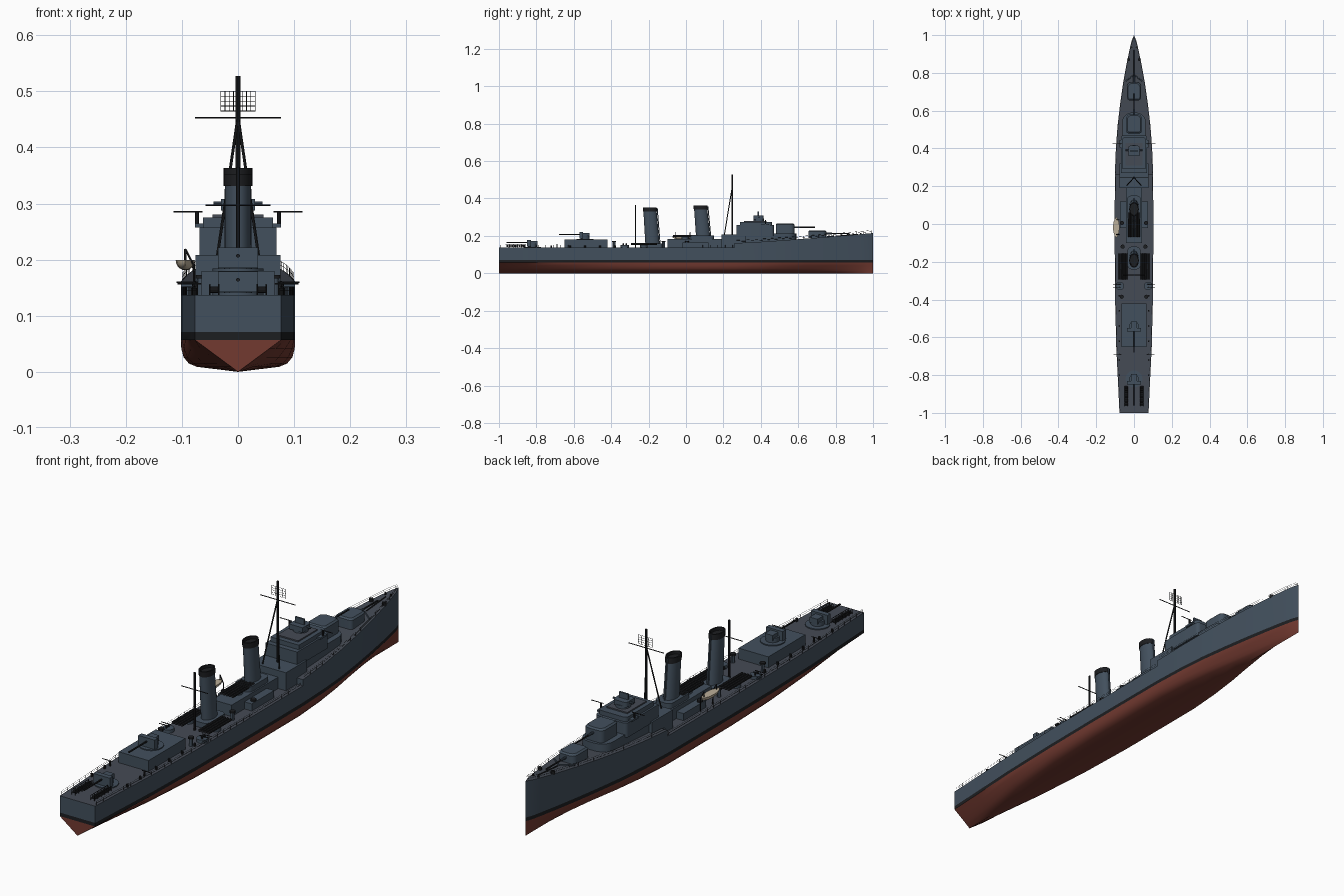
import bpy, bmesh, math
from mathutils import Vector

if "Cube" in bpy.data.objects:
    bpy.data.objects.remove(bpy.data.objects["Cube"])


def material(name, col):
    m = bpy.data.materials.new(name)
    m.diffuse_color = (*col, 1)
    m.use_nodes = True
    m.node_tree.nodes["Principled BSDF"].inputs["Base Color"].default_value = m.diffuse_color
    return m


GREY = material("navy_grey", (0.055, 0.08, 0.11))
DECK = material("deck_grey", (0.06, 0.07, 0.09))
RED = material("bottom_red", (0.17, 0.042, 0.03))
BLACK = material("black", (0.012, 0.013, 0.015))
CREAM = material("boat_cream", (0.5, 0.43, 0.32))


def finish(name, bm, mats, smooth=True):
    bmesh.ops.remove_doubles(bm, verts=bm.verts, dist=1e-5)
    bmesh.ops.recalc_face_normals(bm, faces=bm.faces)
    me = bpy.data.meshes.new(name)
    bm.to_mesh(me)
    bm.free()
    for m in mats:
        me.materials.append(m)
    ob = bpy.data.objects.new(name, me)
    bpy.context.collection.objects.link(ob)
    if smooth:
        bpy.ops.object.select_all(action='DESELECT')
        ob.select_set(True)
        bpy.context.view_layer.objects.active = ob
        bpy.ops.object.shade_smooth_by_angle(angle=math.radians(30))
    return ob


def loft(name, rings, mat, caps=True):
    """Skin closed rings of points."""
    bm = bmesh.new()
    vs = [[bm.verts.new(p) for p in r] for r in rings]
    n = len(rings[0])
    for a, b in zip(vs, vs[1:]):
        for i in range(n):
            bm.faces.new((a[i], a[(i + 1) % n], b[(i + 1) % n], b[i]))
    if caps:
        bm.faces.new(vs[0])
        bm.faces.new(vs[-1])
    return finish(name, bm, [mat])


def ellipse(cx, cy, z, rx, ry, n=24):
    return [(cx + rx * math.cos(2 * math.pi * i / n), cy + ry * math.sin(2 * math.pi * i / n), z) for i in range(n)]


def cyl(name, x, y, z0, z1, r, mat=GREY, n=20):
    return loft(name, [ellipse(x, y, z, r, r, n) for z in (z0, z1)], mat)


def house(name, x, hw, y0, y1, z0, z1, mat=GREY, front=0, back=0, inset=0):
    """Deckhouse with rounded front/back corners and optional inset roof."""
    def ring(z, d):
        pts = []
        for sx, sy, r in ((1, 1, front), (-1, 1, front), (-1, -1, back), (1, -1, back)):
            a0 = {(1, 1): 0, (-1, 1): 90, (-1, -1): 180, (1, -1): 270}[sx, sy]
            cy = (y1 - d if sy > 0 else y0 + d) - sy * r
            for k in range(6 if r else 1):
                a = math.radians(a0 + 18 * k)
                pts.append((x + sx * (hw - d - r) + r * math.cos(a) * (r > 0), cy + r * math.sin(a), z))
        return pts
    return loft(name, [ring(z0, 0), ring(z1 - inset, 0), ring(z1, inset)] if inset else [ring(z0, 0), ring(z1, 0)], mat)


def rods(name, segs, r, mat=BLACK, n=6):
    """Many straight bars in one mesh."""
    bm = bmesh.new()
    for a, b in segs:
        a, b = Vector(a), Vector(b)
        q = (b - a).to_track_quat('Z', 'Y')
        ends = [[bm.verts.new(p + q @ Vector((r * math.cos(t), r * math.sin(t), 0)))
                 for t in (2 * math.pi * i / n for i in range(n))] for p in (a, b)]
        for i in range(n):
            bm.faces.new((ends[0][i], ends[0][(i + 1) % n], ends[1][(i + 1) % n], ends[1][i]))
        for e in ends:
            bm.faces.new(e)
    return finish(name, bm, [mat])


# Hull lines: y, half beam, amount of V in the section
LINES = [(-1, .077, 1), (-.85, .084, .7), (-.65, .094, .35), (-.4, .1, .1), (-.15, .102, 0), (.1, .102, 0),
         (.26, .1015, 0), (.4, .096, .1), (.52, .087, .25), (.64, .073, .45), (.75, .057, .65), (.85, .039, .8),
         (.93, .022, .95), (.97, .012, 1), (1, 0, 1)]
BREAK = .26


def beam(y):
    for a, b in zip(LINES, LINES[1:]):
        if a[0] <= y <= b[0]:
            return a[1] + (b[1] - a[1]) * (y - a[0]) / (b[0] - a[0])
    return 0


def deck(y, fore=None):
    fore = y > BREAK if fore is None else fore
    return .161 + .054 * max(0, (y - BREAK) / .74) ** 1.2 if fore else .137


def section(y, hb, v, fore):
    half = [(0, 0)]
    for fx, z in ((.72, .009), (.86, .015), (.95, .026), (.99, .041), (1, .057)):
        half.append((hb * (fx * (1 - v) + z / .057 * v), z))
    flare = 1 - .14 * max(0, (y - .5) / .5)
    half = [(x * flare, z) for x, z in half]
    half += [(hb * (flare * .9 + .1), .071), (hb, deck(y, fore))]
    return [(x, y, z) for x, z in half] + [(-x, y, z) for x, z in reversed(half[1:])]


stations = []
for y, hb, v in LINES:
    stations.append(section(y, hb, v, y > BREAK))
    if y == BREAK:
        stations.append(section(y, hb, v, True))
hull = loft("hull", stations, RED)
for m in (BLACK, GREY, DECK):
    hull.data.materials.append(m)
# split the transom at the paint lines, then paint by height
bm = bmesh.new()
bm.from_mesh(hull.data)
for z in (.057, .071):
    bmesh.ops.bisect_plane(bm, geom=bm.verts[:] + bm.edges[:] + bm.faces[:], plane_co=(0, 0, z), plane_no=(0, 0, 1), dist=1e-5)
for f in bm.faces:
    z = f.calc_center_median().z
    f.material_index = 3 if f.normal.z > .7 and z > .1 else 0 if z < .057 else 1 if z < .071 else 2
bm.to_mesh(hull.data)
bm.free()

# Forward superstructure
house("aft_bridge_house", 0, .076, .19, .32, .136, .208)
house("forward_house", 0, .062, .3, .59, .15, .212, front=.05)
house("bridge_lower", 0, .069, .27, .47, .2, .257, front=.015)
house("bridge_upper", 0, .062, .29, .46, .255, .275, front=.015)
house("bridge_roof", 0, .045, .31, .43, .274, .28, DECK)
cyl("director_base", 0, .39, .275, .292, .028)
house("director", 0, .03, .36, .415, .288, .308, front=.012)
rods("rangefinder", [((-.044, .39, .3), (.044, .39, .3))], .004, GREY, 10)
house("director_aerial", 0, .02, .383, .39, .308, .33)

# Midships and aft houses
house("midship_house", 0, .042, -.1, .2, .136, .182)
house("funnel_casing", 0, .036, .02, .15, .18, .202, front=.02, back=.02)
house("aft_funnel_casing", 0, .034, -.24, -.12, .136, .158, front=.02, back=.02)
house("after_house", 0, .065, -.65, -.42, .136, .18)
for s in (-1, 1):
    house("side_locker", s * .058, .016, -.02, .12, .136, .165)

# Raked funnels with black caps
for name, y, zb, zt in (("forward_funnel", .092, .19, .363), ("after_funnel", -.179, .15, .353)):
    def fr(z, g=0):
        t = (z - zb) / (zt - zb)
        return ellipse(0, y - .015 * t, z, .0235 + g, .037 + g - .002 * t)
    loft(name, [fr(zb, .001), fr(zt - .02)], GREY)
    loft(name + "_cap", [fr(zt - .022, .002), fr(zt, .002), fr(zt, -.003), fr(zt - .012, -.003)], BLACK)
    rods(name + "_pipe", [((0, y + .041, zb), (0, y + .025, zt - .005))], .003, GREY)


# Forward enclosed gun houses
for name, y0, y1, hw, z0, z1, zb, tip in (("gun_a", .655, .75, .037, .18, .23, .213, .87), ("gun_b", .48, .58, .041, .205, .266, .246, .69)):
    cyl(name + "_base", 0, (y0 + y1) / 2, z0 - .005, z0 + .012, .036)
    house(name + "_house", 0, hw, y0, y1, z0 + .008, z1, front=.02, back=.012, inset=.006)
    rods(name + "_barrel", [((0, y1 - .01, zb), (0, tip, zb))], .0032, BLACK, 10)
    rods(name + "_sleeve", [((0, y1 - .01, zb), (0, y1 + .03, zb))], .005, GREY, 10)

# After shielded guns pointing astern
for name, y, z in (("gun_c", -.54, .179), ("gun_d", -.82, .136)):
    cyl(name + "_platform", 0, y, z, z + .005, .045)
    cyl(name + "_pedestal", 0, y, z, z + .022, .025)
    house(name + "_shield", 0, .036, y - .03, y - .01, z + .006, z + .043)
    house(name + "_breech", 0, .017, y - .012, y + .025, z + .015, z + .036)
    rods(name + "_barrel", [((0, y - .02, z + .028), (0, y - .14, z + .028))], .0035, BLACK, 10)

# Masts, yards, aerials
rods("foremast", [((0, .248, .2), (0, .248, .527))], .0042, n=10)
rods("foremast_legs", [((s * .037, .205, .205), (0, .246, .455)) for s in (-1, 1)], .0027)
rods("fore_yard", [((-.077, .248, .453), (.077, .248, .453))], .0016)
rods("mainmast", [((0, -.27, .137), (0, -.27, .365))], .004, n=8)
rods("main_yard", [((-.058, -.27, .297), (.058, -.27, .297))], .0016)
rods("radar_grid", [((-.031 + .0077 * i, .254, .465), (-.031 + .0077 * i, .254, .5)) for i in range(9)] +
     [((-.031, .254, .465 + .00875 * i), (.031, .254, .465 + .00875 * i)) for i in range(5)], .0006, n=4)

# Torpedo tubes: one centreline bank, two side banks
for name, x, y0, y1, z, n in (("centre_tubes", 0, -.07, .06, .2, 5), ("port_tubes", -.058, -.295, -.155, .156, 4), ("starboard_tubes", .058, -.295, -.155, .156, 4)):
    cyl(name + "_mount", x, (y0 + y1) / 2, .136, z - .003, .02)
    rods(name, [((x + (i - (n - 1) / 2) * .0125, y0, z), (x + (i - (n - 1) / 2) * .0125, y1, z)) for i in range(n)], .0058, BLACK, 10)

# Light guns, throwers, vents and deck fittings, mirrored
for s in (-1, 1):
    for y, x, z, tip in ((-.32, .078, .16, .11), (-.335, .078, .16, .11), (-.69, .075, .157, .108), (.425, .073, .285, .115)):
        rods("light_gun", [((s * (x - .01), y, z), (s * tip, y, z))], .0015)
        cyl("light_gun_stand", s * x, y, z - .022, z, .0035, BLACK, 8)
    house("bridge_wing", s * .068, .009, .405, .445, .257, .264)
    cyl("gun_tub", s * .075, -.328, .136, .15, .022)
    for y in (-.38, -.46, -.54, -.62, -.72, -.8):
        cyl("deck_fitting", s * .078, y, .136, .149, .0045, BLACK, 8)
    for y, x in ((.005, .064), (-.12, .06), (-.385, .065)):
        cyl("ventilator", s * x, y, .136, .168, .007, GREY, 12)
        cyl("ventilator_cap", s * x, y, .166, .173, .011, BLACK, 12)
    cyl("bow_capstan", s * .028, .87, deck(.87) - .004, deck(.87) + .01, .008, BLACK, 12)
    cyl("bow_bollard", s * .012, .935, deck(.935) - .004, deck(.935) + .007, .004, BLACK, 8)
    # Depth charge rack
    rods("rack_rails", [((s * .042 + dx, -.965, z), (s * .042 + dx, -.86, z)) for dx in (-.008, .008) for z in (.143, .155)] +
         [((s * .042 + dx, -.965 + .021 * i, .136), (s * .042 + dx, -.965 + .021 * i, .156)) for dx in (-.008, .008) for i in range(6)], .0013)
    rods("depth_charges", [((s * .042 - .007, -.955 + .013 * i, .146), (s * .042 + .007, -.955 + .013 * i, .146)) for i in range(8)], .006, BLACK, 10)
    # Guard rails along the deck edge
    ys = [-.99 + .04 * i for i in range(32)] + [.27 + .04 * i for i in range(19)]
    pts = [(s * (max(beam(y) - .002, 0)), y, deck(y)) for y in ys]
    up = Vector((0, 0, .015))
    rail = [(p, Vector(p) + up) for p in pts]
    for a, b in zip(pts, pts[1:]):
        if deck(a[1], None) == .137 and b[1] > BREAK:
            continue
        rail += [(Vector(a) + up * k, Vector(b) + up * k) for k in (.55, 1)]
    rods("guard_rail", rail, .0005, BLACK, 4)
    # Breakwater
    rods("breakwater", [((0, .79, deck(.79) + .002), (s * .045, .755, deck(.755) + .002))], .003, GREY)

rods("anchor_chain", [((0, .8, deck(.8) + .001), (0, .92, deck(.92) + .001))], .0025)

# Ship's boat on the port side, hung from davits
prof = [(-.055, .05), (-.045, .5), (-.025, .9), (0, 1), (.025, .88), (.042, .5), (.053, .05)]
loft("ship_boat", [[(-.094 + .017 * w * math.cos(a), -.017 + t, .199 - .018 * (.4 + .6 * w) * math.sin(a))
                    for a in (math.pi * i / 10 for i in range(11))] for t, w in prof], CREAM)
for y in (-.055, .022):
    rods("davit", [((-.078, y, .136), (-.079, y, .19)), ((-.079, y, .19), (-.094, y, .219)), ((-.094, y, .219), (-.094, y, .198))], .002)
